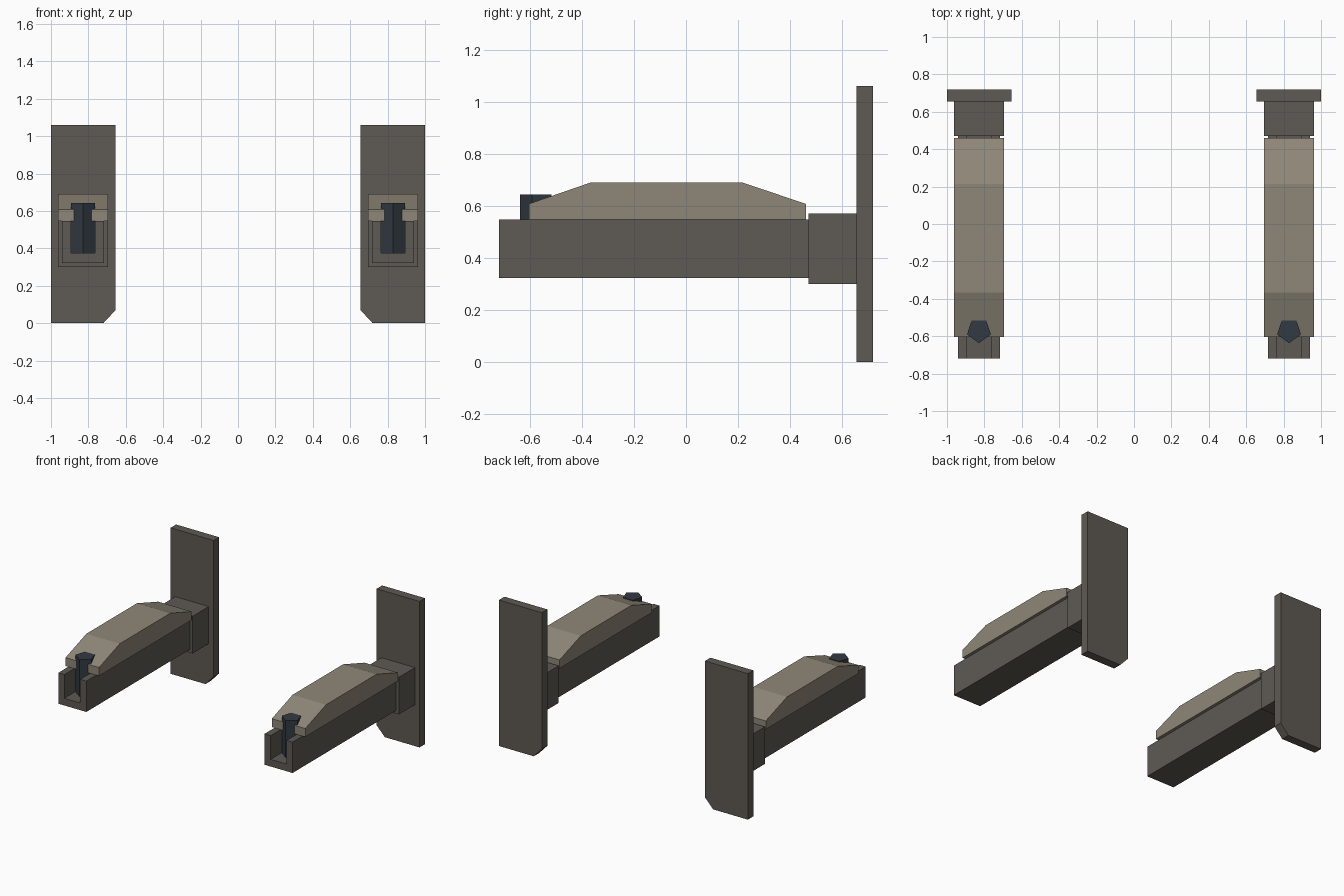
import bpy, bmesh, math
from mathutils import Vector

if "Cube" in bpy.data.objects:
    bpy.data.objects.remove(bpy.data.objects["Cube"])


def material(name, rgb):
    m = bpy.data.materials.new(name)
    m.diffuse_color = (*rgb, 1)
    m.use_nodes = True
    m.node_tree.nodes["Principled BSDF"].inputs["Base Color"].default_value = m.diffuse_color
    return m


GREY = material("dark warm grey", (0.112, 0.101, 0.088))
BEIGE = material("worn beige", (0.275, 0.243, 0.190))
STEEL = material("blue black steel", (0.031, 0.042, 0.054))


def prism(name, profile, depth, place, mat):
    """Extrude a 2D profile between two depths; place maps (u, v, d) to xyz."""
    bm = bmesh.new()
    base = [bm.verts.new(place(u, v, depth[0])) for u, v in profile]
    face = bm.faces.new(base)
    new = bmesh.ops.extrude_face_region(bm, geom=[face])["geom"]
    offset = Vector(place(0, 0, depth[1])) - Vector(place(0, 0, depth[0]))
    bmesh.ops.translate(bm, vec=offset,
                        verts=[g for g in new if isinstance(g, bmesh.types.BMVert)])
    bmesh.ops.recalc_face_normals(bm, faces=bm.faces)
    mesh = bpy.data.meshes.new(name)
    bm.to_mesh(mesh)
    bm.free()
    mesh.materials.append(mat)
    obj = bpy.data.objects.new(name, mesh)
    bpy.context.collection.objects.link(obj)


for side, s in (("left", -1), ("right", 1)):
    along_y = lambda u, v, d: (s * u, d, v)   # profile seen from the front
    along_x = lambda u, v, d: (s * d, u, v)   # profile seen from the side
    along_z = lambda u, v, d: (s * u, v, d)   # profile seen from above

    # Upright back plate with its inner bottom corner cut off
    prism(side + "_back_plate",
          [(0.72, 0), (1.0, 0), (1.0, 1.06), (0.655, 1.06), (0.655, 0.07)],
          (0.655, 0.718), along_y, GREY)

    # Square socket joining the arm to the plate
    prism(side + "_socket",
          [(0.694, 0.30), (0.963, 0.30), (0.963, 0.57), (0.694, 0.57)],
          (0.47, 0.655), along_y, GREY)

    # U-shaped channel arm
    prism(side + "_channel_arm",
          [(0.716, 0.323), (0.941, 0.323), (0.941, 0.547), (0.893, 0.547),
           (0.893, 0.375), (0.765, 0.375), (0.765, 0.547), (0.716, 0.547)],
          (-0.718, 0.47), along_y, GREY)

    # Padded top cover with sloping ends
    prism(side + "_top_cover",
          [(-0.603, 0.547), (0.46, 0.547), (0.46, 0.608), (0.215, 0.69),
           (-0.365, 0.69), (-0.603, 0.608)],
          (0.694, 0.963), along_x, BEIGE)

    # Five-sided pin standing in the channel, point forward
    pin = [(0.829 + 0.067 * math.sin(a), -0.57 - 0.067 * math.cos(a))
           for a in (math.tau * i / 5 for i in range(5))]
    prism(side + "_pin", pin, (0.375, 0.643), along_z, STEEL)
